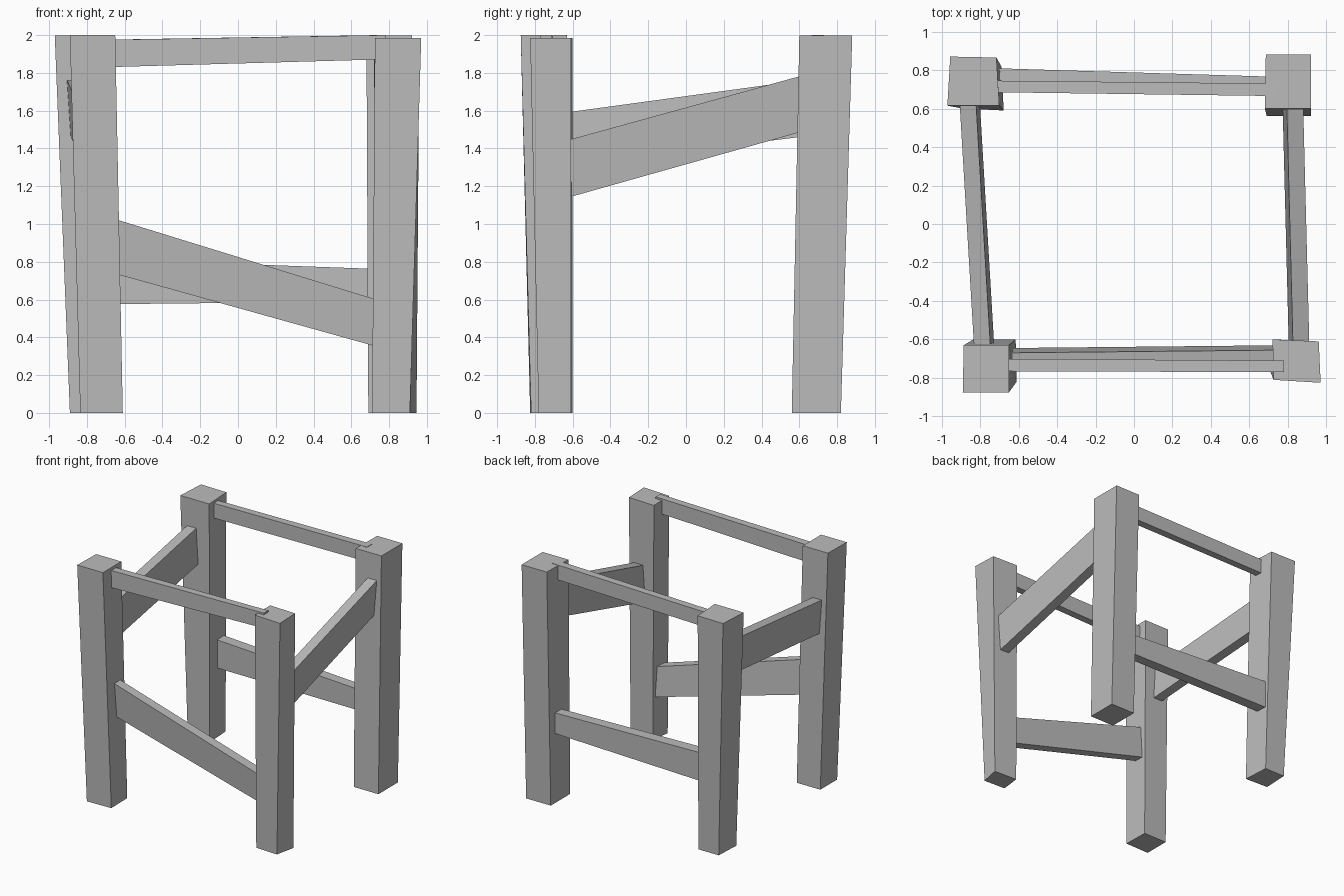
import bpy, bmesh

cube = bpy.data.objects.get("Cube")
if cube:
    bpy.data.objects.remove(cube, do_unlink=True)

grey = bpy.data.materials.new("plain grey")
grey.use_nodes = True
COLOUR = (0.5, 0.5, 0.5, 1)
grey.diffuse_color = COLOUR
grey.node_tree.nodes["Principled BSDF"].inputs["Base Color"].default_value = COLOUR


def prism(name, start, end):
    """Solid between two four-cornered ends."""
    bm = bmesh.new()
    a = [bm.verts.new(p) for p in start]
    b = [bm.verts.new(p) for p in end]
    bm.faces.new(a)
    bm.faces.new(b)
    for i in range(4):
        j = (i + 1) % 4
        bm.faces.new((a[i], a[j], b[j], b[i]))
    bmesh.ops.recalc_face_normals(bm, faces=bm.faces)
    mesh = bpy.data.meshes.new(name)
    bm.to_mesh(mesh)
    bm.free()
    mesh.materials.append(grey)
    obj = bpy.data.objects.new(name, mesh)
    bpy.context.collection.objects.link(obj)


def post(name, height, foot, top):
    """Slightly crooked leg from its foot and top outlines."""
    prism(name, [(x, y, 0) for x, y in foot], [(x, y, height) for x, y in top])


def rail(name, axis, start, end, lean=0.0):
    """Rail along x or y; each end is (position, side range, height range)."""
    ends = []
    for pos, (s0, s1), (z0, z1) in (start, end):
        ring = [(s0 - lean, z0), (s1 - lean, z0), (s1, z1), (s0, z1)]
        ends.append([(pos, s, z) if axis == "x" else (s, pos, z) for s, z in ring])
    prism(name, *ends)


# Corner posts
post("front_right_post", 2.0,
     [(-.835, -.825), (-.61, -.82), (-.615, -.60), (-.835, -.60)],
     [(-.89, -.875), (-.65, -.875), (-.65, -.63), (-.885, -.63)])
post("front_left_post", 1.985,
     [(.71, -.77), (.91, -.78), (.945, -.61), (.73, -.60)],
     [(.725, -.81), (.97, -.825), (.96, -.61), (.72, -.60)])
post("back_left_post", 1.997,
     [(.69, .56), (.92, .56), (.92, .82), (.69, .82)],
     [(.68, .60), (.92, .60), (.92, .88), (.685, .88)])
post("back_right_post", 1.997,
     [(-.89, .60), (-.677, .59), (-.69, .82), (-.88, .82)],
     [(-.97, .615), (-.70, .615), (-.715, .865), (-.955, .87)])

# Thin rails level with the post tops
rail("front_top_rail", "x",
     (-.70, (-.765, -.70), (1.83, 1.975)), (.78, (-.77, -.71), (1.872, 2.0)))
rail("back_top_rail", "x",
     (-.74, (.685, .745), (1.85, 1.975)), (.74, (.665, .73), (1.875, 2.0)))

# Wide lower rails
rail("front_lower_rail", "x",
     (-.68, (-.75, -.67), (.745, 1.035)), (.78, (-.74, -.655), (.338, .585)), lean=-.025)
rail("back_lower_rail", "x",
     (-.74, (.715, .81), (.575, .815)), (.74, (.68, .765), (.59, .762)))

# Sloping side rails
rail("left_side_rail", "y",
     (-.66, (.827, .912), (1.13, 1.435)), (.66, (.793, .878), (1.502, 1.798)), lean=.022)
rail("right_side_rail", "y",
     (-.66, (-.83, -.745), (1.30, 1.587)), (.66, (-.908, -.823), (1.468, 1.767)), lean=-.02)
